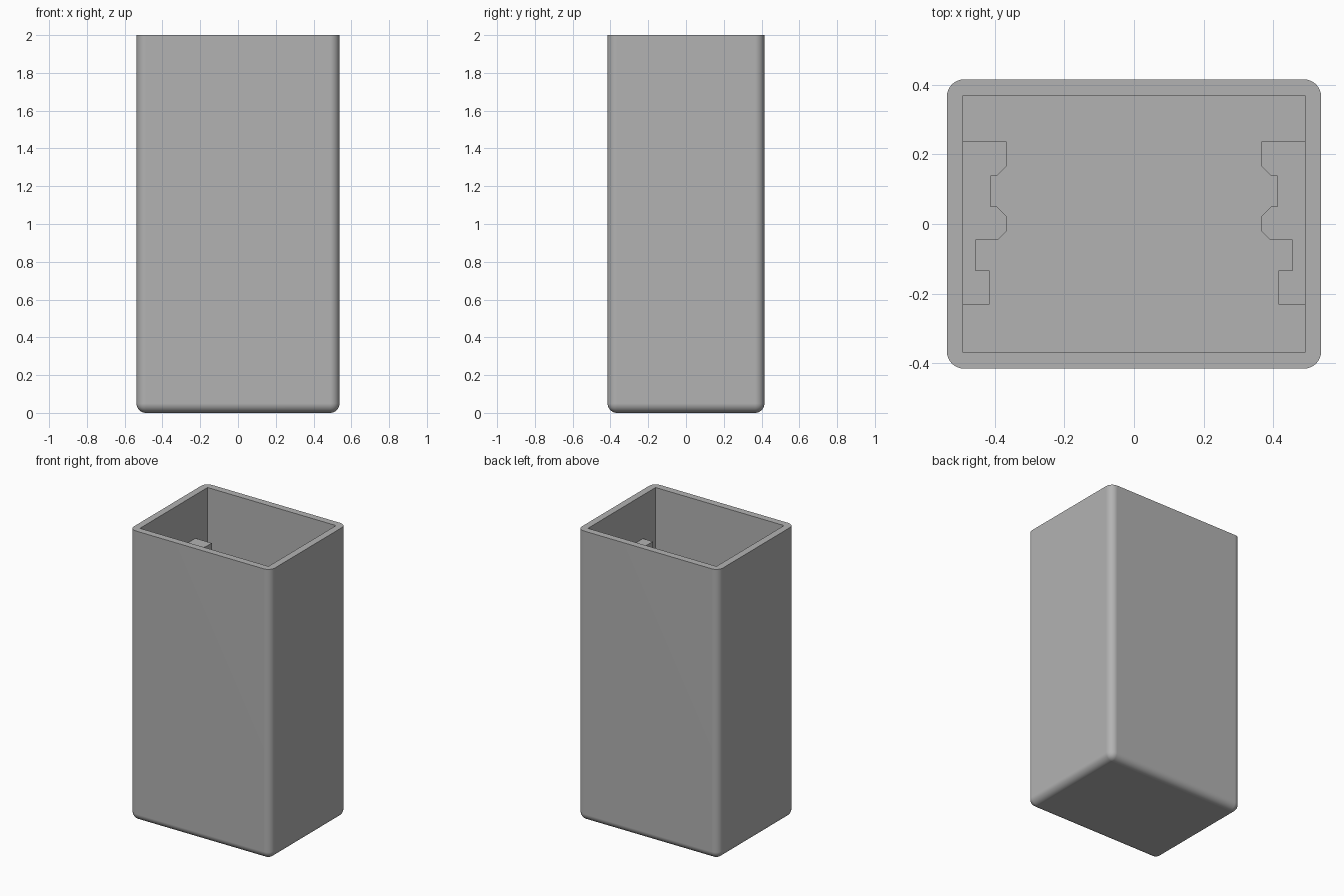
import bpy
import bmesh
import math

cube = bpy.data.objects.get("Cube")
if cube:
    bpy.data.objects.remove(cube, do_unlink=True)

WIDTH, DEPTH, HEIGHT = 1.074, 0.83, 2.0
WALL, RADIUS, RAIL_TOP = 0.047, 0.05, 1.7

grey = bpy.data.materials.new("light grey")
grey.use_nodes = True
colour = (0.45, 0.45, 0.45, 1)
grey.diffuse_color = colour
grey.node_tree.nodes["Principled BSDF"].inputs["Base Color"].default_value = colour


def make_object(name, bm):
    bmesh.ops.recalc_face_normals(bm, faces=bm.faces)
    mesh = bpy.data.meshes.new(name)
    bm.to_mesh(mesh)
    bm.free()
    mesh.materials.append(grey)
    obj = bpy.data.objects.new(name, mesh)
    bpy.context.collection.objects.link(obj)
    return obj


def box(width, depth, bottom, top):
    bm = bmesh.new()
    bmesh.ops.create_cube(bm, size=1)
    bmesh.ops.scale(bm, vec=(width, depth, top - bottom), verts=bm.verts)
    bmesh.ops.translate(bm, vec=(0, 0, (top + bottom) / 2), verts=bm.verts)
    return bm


def activate(obj):
    bpy.ops.object.select_all(action="DESELECT")
    obj.select_set(True)
    bpy.context.view_layer.objects.active = obj


# Outer shell: every edge rounded except the flat top rim
bm = box(WIDTH, DEPTH, 0, HEIGHT)
edges = [e for e in bm.edges if min(v.co.z for v in e.verts) < HEIGHT / 2]
bmesh.ops.bevel(bm, geom=edges, offset=RADIUS, segments=8, profile=0.5,
                affect="EDGES", clamp_overlap=True)
shell = make_object("container_shell", bm)

# Rectangular cavity, open at the top
cutter = make_object("cavity_cutter", box(WIDTH - 2 * WALL, DEPTH - 2 * WALL,
                                           WALL, HEIGHT + 0.2))
cutter.hide_render = True
activate(shell)
cut = shell.modifiers.new("cavity", "BOOLEAN")
cut.operation = "DIFFERENCE"
cut.solver = "EXACT"
cut.object = cutter
bpy.ops.object.modifier_apply(modifier=cut.name)
bpy.data.objects.remove(cutter, do_unlink=True)
bpy.ops.object.shade_smooth_by_angle(angle=math.radians(35))
weighted = shell.modifiers.new("flat_sides", "WEIGHTED_NORMAL")
weighted.keep_sharp = True

# Slotted guide rails on the two side walls
inner = WIDTH / 2 - WALL
profile = [
    (inner, 0.237), (0.366, 0.237), (0.366, 0.166), (0.394, 0.138),
    (0.412, 0.138), (0.412, 0.05), (0.394, 0.05), (0.366, 0.022),
    (0.366, -0.021), (0.391, -0.046), (0.455, -0.046), (0.455, -0.133),
    (0.415, -0.133), (0.415, -0.231), (inner, -0.231),
]
for name, side in (("left_guide_rail", 1), ("right_guide_rail", -1)):
    bm = bmesh.new()
    base = bm.faces.new([bm.verts.new((side * x, y, WALL)) for x, y in profile])
    top = bmesh.ops.extrude_face_region(bm, geom=[base], use_keep_orig=True)["geom"]
    bmesh.ops.translate(bm, vec=(0, 0, RAIL_TOP - WALL),
                        verts=[v for v in top if isinstance(v, bmesh.types.BMVert)])
    make_object(name, bm)
